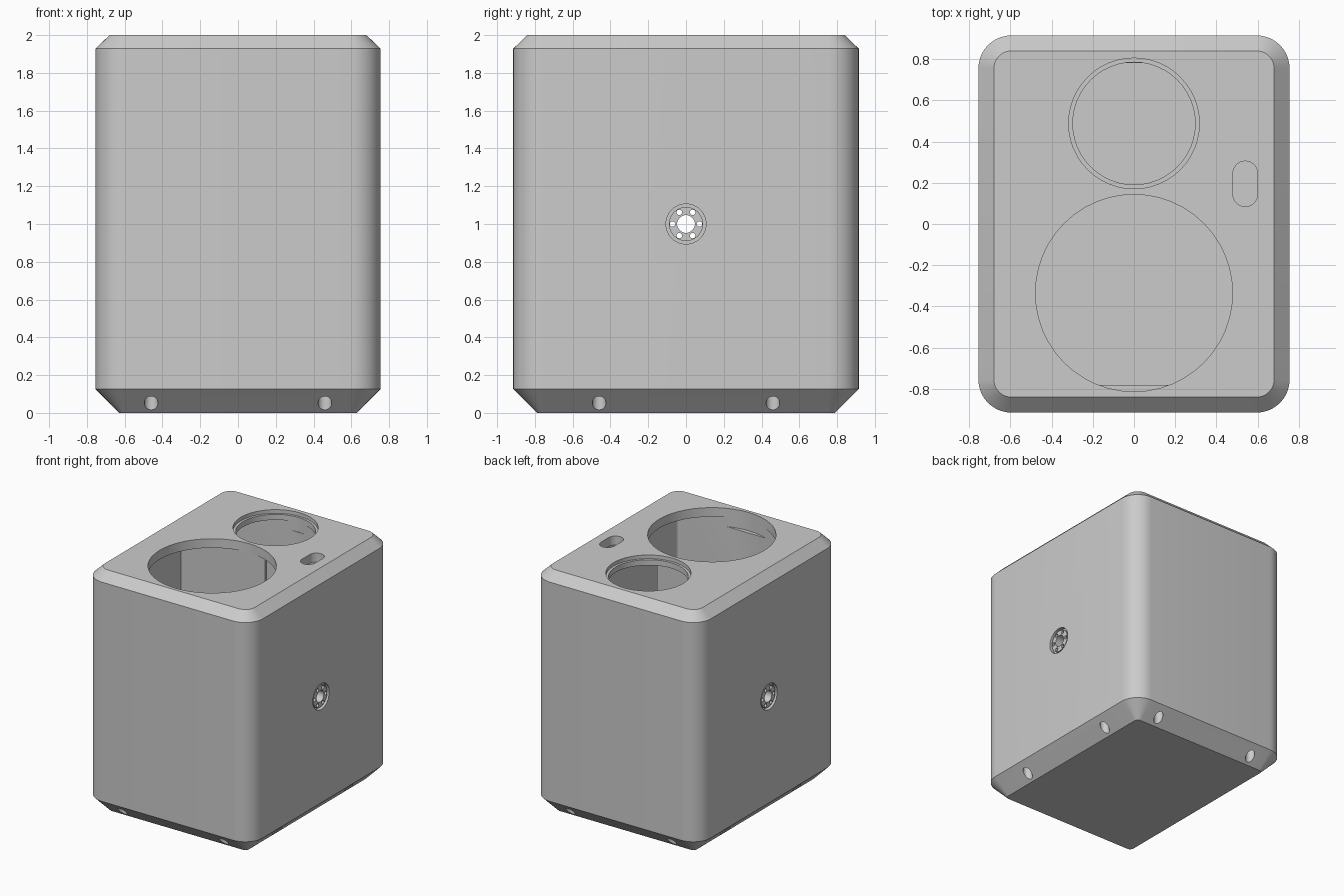
import bpy, bmesh, math
from mathutils import Matrix, Vector

cube = bpy.data.objects.get("Cube")
if cube:
    bpy.data.objects.remove(cube, do_unlink=True)

grey = bpy.data.materials.new("light grey")
grey.use_nodes = True
COLOUR = (0.6, 0.6, 0.6, 1)
grey.diffuse_color = COLOUR
grey.node_tree.nodes["Principled BSDF"].inputs["Base Color"].default_value = COLOUR

HX, HY, R = 0.755, 0.915, 0.16      # half width, half depth, corner radius
WALL = 0.135


def make(name, bm):
    bmesh.ops.recalc_face_normals(bm, faces=bm.faces)
    mesh = bpy.data.meshes.new(name)
    bm.to_mesh(mesh)
    bm.free()
    mesh.materials.append(grey)
    ob = bpy.data.objects.new(name, mesh)
    bpy.context.collection.objects.link(ob)
    return ob


def outline(hx, hy, r, cx=0, cy=0, steps=10):
    """Rounded rectangle, anticlockwise."""
    pts = []
    for i, (sx, sy) in enumerate(((1, 1), (-1, 1), (-1, -1), (1, -1))):
        for k in range(steps + 1):
            a = math.pi / 2 * (i + k / steps)
            pts.append((cx + sx * (hx - r) + r * math.cos(a),
                        cy + sy * (hy - r) + r * math.sin(a)))
    return pts


def loft(name, rings):
    """Closed solid through (outline, height) rings."""
    bm = bmesh.new()
    loops = [[bm.verts.new((x, y, z)) for x, y in pts] for pts, z in rings]
    n = len(loops[0])
    for a, b in zip(loops, loops[1:]):
        for i in range(n):
            j = (i + 1) % n
            bm.faces.new((a[i], a[j], b[j], b[i]))
    bm.faces.new(loops[0][::-1])
    bm.faces.new(loops[-1])
    bmesh.ops.remove_doubles(bm, verts=bm.verts, dist=1e-5)
    return make(name, bm)


def cylinder(name, centre, radius, length, axis="Z", segs=48):
    bm = bmesh.new()
    turn = Matrix.Rotation(math.pi / 2, 4, "Y") if axis == "X" else Matrix()
    bmesh.ops.create_cone(bm, cap_ends=True, segments=segs, radius1=radius, radius2=radius,
                          depth=length, matrix=Matrix.Translation(Vector(centre)) @ turn)
    return make(name, bm)


def cut(target, cutters):
    """Subtract every cutter, bake the result and drop the cutters."""
    for c in cutters:
        c.hide_render = True
        m = target.modifiers.new("cut", "BOOLEAN")
        m.operation, m.solver, m.object = "DIFFERENCE", "EXACT", c
    bpy.context.view_layer.update()
    result = target.evaluated_get(bpy.context.evaluated_depsgraph_get())
    mesh = bpy.data.meshes.new_from_object(result)
    target.modifiers.clear()
    target.data = mesh
    for c in cutters:
        bpy.data.objects.remove(c, do_unlink=True)


def inset(d):
    return outline(HX - d, HY - d, R - d)


# Outer housing: chamfered foot, straight walls, chamfered top
housing = loft("housing", [(inset(0.127), 0), (inset(0), 0.127),
                           (inset(0), 1.928), (inset(0.075), 2)])

# Cavity, top openings and slot
cutters = [
    loft("cavity_cutter", [(inset(WALL), 0.13), (inset(WALL), 1.925)]),
    cylinder("large_opening_cutter", (0, -0.335, 2), 0.478, 0.3),
    cylinder("small_opening_cutter", (0, 0.488, 2), 0.297, 0.3),
    cylinder("small_rim_cutter", (0, 0.488, 2.08), 0.317, 0.22),
    loft("slot_cutter", [(outline(0.06, 0.11, 0.0599, 0.54, 0.195), z) for z in (1.85, 2.1)]),
]
# Upright foot holes in the lower chamfer
for s in (-1, 1):
    for t in (-1, 1):
        for x, y in ((s * 0.46, t * 0.84), (s * 0.68, t * 0.46)):
            cutters.append(cylinder("foot_hole_cutter", (x, y, 0.05), 0.036, 0.3, segs=24))


def port_holes():
    """Centre bore and six small bores, right through both sides."""
    holes = [cylinder("bore_cutter", (0, 0, 1), 0.047, 2, "X", 32)]
    for i in range(6):
        a = math.pi / 3 * i
        holes.append(cylinder("small_bore_cutter", (0, 0.071 * math.cos(a), 1 + 0.071 * math.sin(a)),
                              0.0145, 2, "X", 16))
    return holes


# Recessed round ports on both sides
for s in (-1, 1):
    cutters.append(cylinder("port_cutter", (s * HX, 0, 1), 0.106, 0.06, "X"))
cut(housing, cutters + port_holes())

plates = []
for s, side in ((1, "left"), (-1, "right")):
    plate = cylinder(side + "_port_plate", (s * (HX - 0.02), 0, 1), 0.09, 0.024, "X")
    cut(plate, port_holes())
    plates.append(plate)

# Inner partition between the two compartments
bm = bmesh.new()
bmesh.ops.create_cube(bm, size=1, matrix=Matrix.Translation((-0.24, 0.155, 1.0275))
                      @ Matrix.Diagonal((0.77, 0.025, 1.797, 1)))
partition = make("inner_partition", bm)

# Smooth rounded walls, crisp edges
bpy.ops.object.select_all(action="DESELECT")
for ob in [housing] + plates:
    ob.select_set(True)
bpy.context.view_layer.objects.active = housing
bpy.ops.object.shade_smooth_by_angle(angle=math.radians(25))
